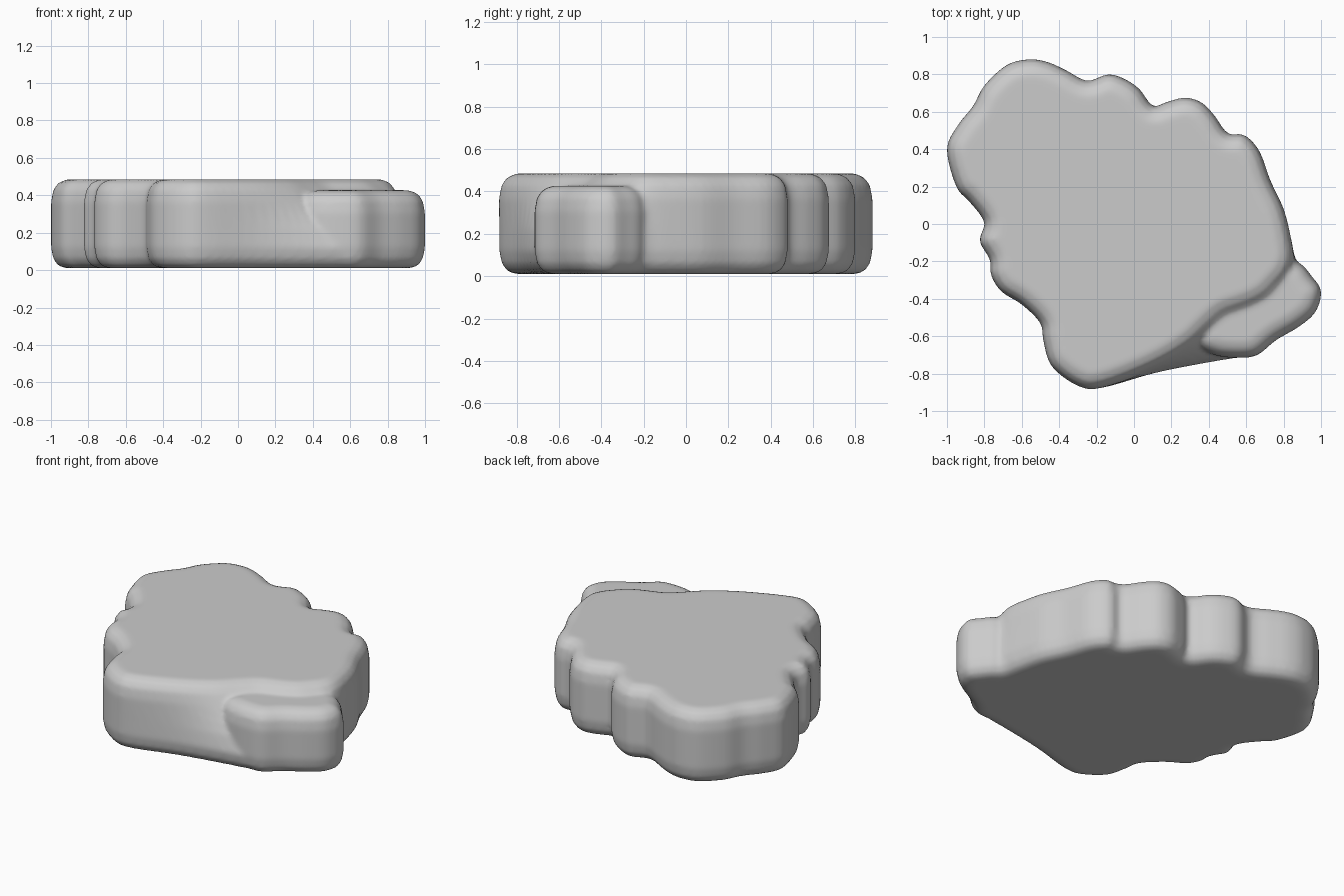
import bpy, bmesh
from mathutils import Vector

if "Cube" in bpy.data.objects:
    bpy.data.objects.remove(bpy.data.objects["Cube"])


def spline(points, steps=4):
    # closed smooth curve through the outline points
    pts = [Vector(p) for p in points]
    n, out = len(pts), []
    for i in range(n):
        a, b, c, d = (pts[(i + k) % n] for k in (-1, 0, 1, 2))
        for s in range(steps):
            t = s / steps
            out.append(0.5 * (2 * b + (c - a) * t + (2 * a - 5 * b + 4 * c - d) * t * t
                              + (3 * b - a - 3 * c + d) * t ** 3))
    return out


def inset(curve, dist):
    # outline runs clockwise, so inward is to the right of travel
    n, out = len(curve), []
    for i, p in enumerate(curve):
        t = (curve[(i + 2) % n] - curve[i - 2]).normalized()
        out.append(p + Vector((t.y, -t.x)) * dist)
    return out


def slab(name, low, high, top):
    # rounded slab that blends from a lower outline to an upper outline
    low, high = spline(low), spline(high)
    profile = [(0.085, 0.01, 0), (0.04, 0.022, 0), (0.012, 0.06, 0), (0, 0.12, 0),
               (0, 0.22, 0.2), (0, top - 0.12, 0.75), (0.012, top - 0.055, 0.95),
               (0.04, top - 0.018, 1), (0.085, top, 1)]
    bm = bmesh.new()
    rings = []
    for d, z, f in profile:
        ring = inset([a.lerp(b, f) for a, b in zip(low, high)], d)
        rings.append([bm.verts.new((p.x, p.y, z)) for p in ring])
    n = len(low)
    for r, s in zip(rings, rings[1:]):
        for i in range(n):
            j = (i + 1) % n
            bm.faces.new((r[i], r[j], s[j], s[i]))
    bm.faces.new(rings[0])
    bm.faces.new(rings[-1])
    bmesh.ops.triangulate(bm, faces=[f for f in bm.faces if len(f.verts) > 4])
    bmesh.ops.recalc_face_normals(bm, faces=bm.faces)
    mesh = bpy.data.meshes.new(name)
    bm.to_mesh(mesh)
    bm.free()
    ob = bpy.data.objects.new(name, mesh)
    bpy.context.collection.objects.link(ob)
    return ob


# lobed outline: left and back sides
lobes = [(-.17, -.875), (-.30, -.865), (-.44, -.76), (-.485, -.62), (-.50, -.53), (-.60, -.43),
         (-.71, -.36), (-.765, -.27), (-.77, -.19), (-.825, -.09), (-.80, .01), (-.88, .12),
         (-.95, .20), (-1, .40), (-.94, .53), (-.86, .63), (-.80, .74), (-.68, .85),
         (-.56, .88), (-.46, .865), (-.36, .82), (-.25, .765), (-.14, .80), (-.05, .775),
         (.03, .72), (.10, .63), (.17, .65), (.27, .675), (.36, .65), (.43, .58), (.50, .485),
         (.59, .475), (.67, .39), (.73, .23), (.80, .08), (.84, -.08)]
# right front corner at the foot, and where the top steps back behind the ledge
foot = [(.87, -.20), (.95, -.28), (1, -.36), (.97, -.47), (.88, -.55), (.76, -.62),
        (.66, -.70), (.56, -.715), (.35, -.75), (.10, -.80)]
crown = [(.85, -.19), (.82, -.27), (.77, -.33), (.71, -.39), (.64, -.43), (.56, -.46),
         (.48, -.49), (.40, -.56), (.29, -.66), (.10, -.77)]
body = slab("stone_slab", lobes + foot, lobes + crown, 0.485)

# lower ledge at the front right corner
ledge_outline = foot[:8] + [(.43, -.70), (.34, -.64), (.36, -.50), (.45, -.28), (.65, -.12)]
ledge = slab("ledge", ledge_outline, ledge_outline, 0.427)
ledge.hide_render = True
ledge.hide_set(True)

# merge the parts and soften the joins
union = body.modifiers.new("join_ledge", "BOOLEAN")
union.operation, union.solver, union.object = "UNION", "EXACT", ledge
remesh = body.modifiers.new("even_surface", "REMESH")
remesh.mode, remesh.voxel_size, remesh.use_smooth_shade = "VOXEL", 0.016, True
soft = body.modifiers.new("soften", "SMOOTH")
soft.factor, soft.iterations = 0.5, 3

bpy.context.view_layer.update()
done = bpy.data.meshes.new_from_object(body.evaluated_get(bpy.context.evaluated_depsgraph_get()))
body.modifiers.clear()
body.data = done
bpy.data.objects.remove(ledge)
for p in body.data.polygons:
    p.use_smooth = True
